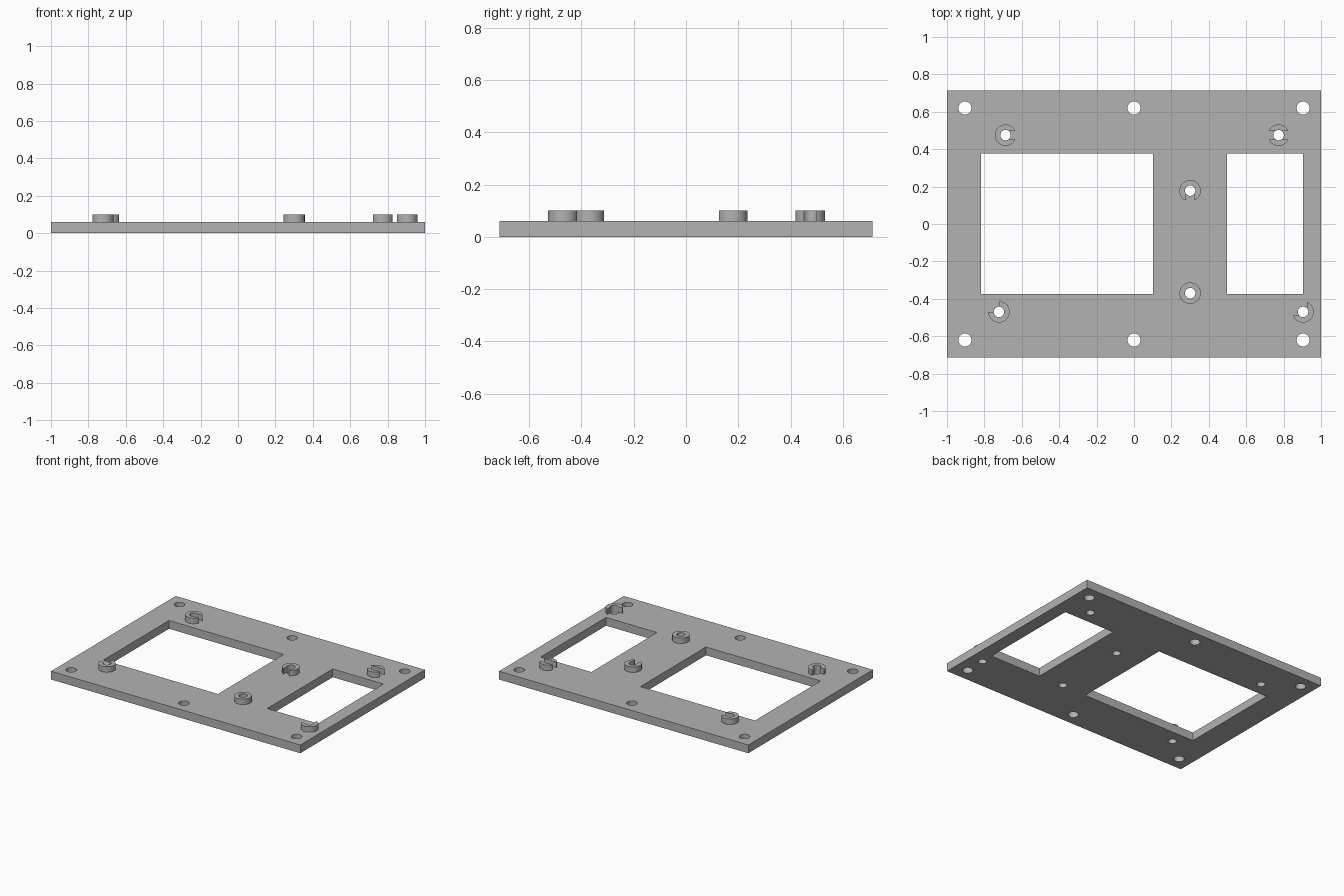
import bpy
import bmesh
import math
from mathutils import Matrix, Vector

cube = bpy.data.objects.get("Cube")
if cube:
    bpy.data.objects.remove(cube, do_unlink=True)

THICK = 0.06        # plate thickness
TOP = 0.1           # top of the standoffs
HALF_Y = 0.714
BOSS_R = 0.057
BORE_R = 0.028
HOLE_R = 0.035

grey = bpy.data.materials.new("plain grey")
grey.use_nodes = True
colour = (0.45, 0.45, 0.45, 1)
grey.diffuse_color = colour
grey.node_tree.nodes["Principled BSDF"].inputs["Base Color"].default_value = colour


def add_box(bm, x0, x1, y0, y1, z0, z1):
    low, high = Vector((x0, y0, z0)), Vector((x1, y1, z1))
    matrix = Matrix.Translation((low + high) / 2) @ Matrix.Diagonal((*(high - low), 1))
    bmesh.ops.create_cube(bm, size=1, matrix=matrix)


def add_cylinder(bm, x, y, radius, z0, z1):
    bmesh.ops.create_cone(bm, cap_ends=True, segments=40, radius1=radius, radius2=radius,
                          depth=z1 - z0, matrix=Matrix.Translation((x, y, (z0 + z1) / 2)))


def make_object(name, bm):
    mesh = bpy.data.meshes.new(name)
    bm.to_mesh(mesh)
    bm.free()
    obj = bpy.data.objects.new(name, mesh)
    bpy.context.collection.objects.link(obj)
    return obj


def cut(obj, bm):
    cutter = make_object("cutter", bm)
    cutter.hide_render = True
    mod = obj.modifiers.new("cut", 'BOOLEAN')
    mod.operation = 'DIFFERENCE'
    mod.solver = 'EXACT'
    mod.object = cutter
    bpy.context.view_layer.objects.active = obj
    bpy.ops.object.modifier_apply(modifier=mod.name)
    bpy.data.objects.remove(cutter, do_unlink=True)


def finish(obj):
    obj.data.materials.clear()
    obj.data.materials.append(grey)
    bpy.ops.object.select_all(action='DESELECT')
    obj.select_set(True)
    bpy.context.view_layer.objects.active = obj
    bpy.ops.object.shade_smooth_by_angle(angle=math.radians(30))


# Standoffs: position, then notches as x0, x1, y0, y1 from the centre
W = 0.1
SLOT = 0.023
standoffs = {
    "back_right_standoff": (-0.687, 0.475, [(0, W, -SLOT, SLOT)]),
    "back_left_standoff": (0.773, 0.475, [(-W, W, -SLOT, SLOT)]),
    "middle_back_standoff": (0.3, 0.178, [(-SLOT, SLOT, -W, 0)]),
    "middle_front_standoff": (0.3, -0.37, []),
    "front_right_standoff": (-0.722, -0.47, [(-W, 0, 0, W)]),
    "front_left_standoff": (0.904, -0.47, [(-W, 0.02, -0.02, W)]),
}

# Base plate with two windows, mounting holes and standoff bores
bm = bmesh.new()
add_box(bm, -1, 1, -HALF_Y, HALF_Y, 0, THICK)
plate = make_object("base_plate", bm)

bm = bmesh.new()
for x0, x1 in ((-0.818, 0.102), (0.496, 0.904)):
    add_box(bm, x0, x1, -0.375, 0.377, -W, W)
for x in (-0.904, 0, 0.904):
    for y in (-0.62, 0.62):
        add_cylinder(bm, x, y, HOLE_R, -W, W)
for x, y, notches in standoffs.values():
    add_cylinder(bm, x, y, BORE_R, -W, W)
cut(plate, bm)
finish(plate)

# Raised standoffs, bored through and notched
for name, (x, y, notches) in standoffs.items():
    bm = bmesh.new()
    add_cylinder(bm, x, y, BOSS_R, THICK, TOP)
    boss = make_object(name, bm)
    bm = bmesh.new()
    add_cylinder(bm, x, y, BORE_R, 0, 2 * TOP)
    cut(boss, bm)
    for x0, x1, y0, y1 in notches:
        bm = bmesh.new()
        add_box(bm, x + x0, x + x1, y + y0, y + y1, 0, 2 * TOP)
        cut(boss, bm)
    finish(boss)
